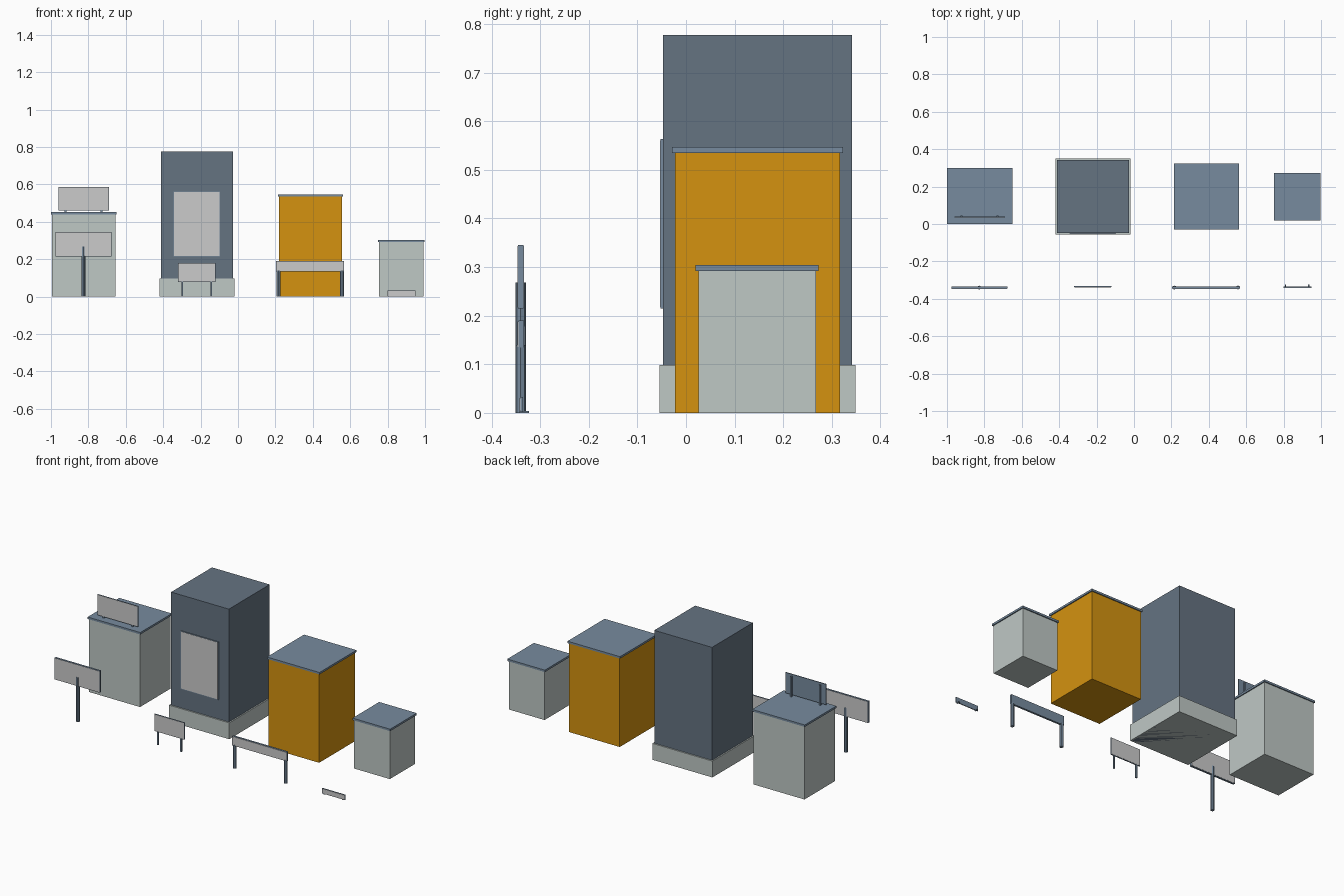
import bpy

if "Cube" in bpy.data.objects:
    bpy.data.objects.remove(bpy.data.objects["Cube"])


def material(name, r, g, b):
    m = bpy.data.materials.new(name)
    m.diffuse_color = (r, g, b, 1)
    m.use_nodes = True
    m.node_tree.nodes["Principled BSDF"].inputs["Base Color"].default_value = m.diffuse_color
    return m


PALE = material("pale_concrete", 0.52, 0.578, 0.56)
SLATE = material("slate_metal", 0.185, 0.26, 0.345)
DARK = material("dark_cladding", 0.13, 0.172, 0.222)
OCHRE = material("ochre_wall", 0.66, 0.29, 0.005)


def box(name, x, y, z, mat=None):
    """Box from (min, max) ranges on each axis."""
    r = (x, y, z)
    bpy.ops.mesh.primitive_cube_add(size=1, location=[(a + b) / 2 for a, b in r])
    ob = bpy.context.object
    ob.name = name
    ob.scale = [b - a for a, b in r]
    bpy.ops.object.transform_apply(location=False, rotation=False, scale=True)
    if mat:
        ob.data.materials.append(mat)
    return ob


def pole(name, x, y, top, radius):
    bpy.ops.mesh.primitive_cylinder_add(vertices=8, radius=radius, depth=top,
                                        location=(x, y, top / 2))
    ob = bpy.context.object
    ob.name = name
    ob.data.materials.append(SLATE)


def building(name, x, y, wall_top, mat):
    """Plain block with a thin overhanging roof slab."""
    o = 0.006
    box(name + "_walls", x, y, (0, wall_top), mat)
    box(name + "_roof", (x[0] - o, x[1] + o), (y[0] - o, y[1] + o),
        (wall_top, wall_top + 0.012), SLATE)


# Buildings
building("shop", (-0.994, -0.656), (0.006, 0.294), 0.44, PALE)
building("ochre_building", (0.219, 0.556), (-0.023, 0.317), 0.535, OCHRE)
building("kiosk", (0.754, 0.992), (0.026, 0.267), 0.292, PALE)
box("tower_plinth", (-0.42, -0.02), (-0.055, 0.349), (0, 0.098), PALE)
box("tower_walls", (-0.412, -0.028), (-0.047, 0.341), (0, 0.777), DARK)

# Tower wall banner with thin frame
box("banner_frame", (-0.345, -0.095), (-0.052, -0.046), (0.215, 0.563), SLATE)
box("banner_face", (-0.342, -0.098), (-0.053, -0.051), (0.218, 0.56))

# Rooftop board with rear posts
box("roof_board", (-0.96, -0.69), (0.034, 0.039), (0.462, 0.586), SLATE)
box("roof_board_face", (-0.958, -0.692), (0.033, 0.035), (0.464, 0.584))
for i, x in enumerate((-0.922, -0.73)):
    box(f"roof_board_post_{i}", (x - 0.005, x + 0.005), (0.037, 0.046),
        (0.452, 0.575), SLATE)

# Single pole sign, faced on both sides
pole("sign_pole", -0.827, -0.34, 0.268, 0.0105)
box("pole_sign_panel", (-0.977, -0.677), (-0.346, -0.334), (0.215, 0.345), SLATE)
for side, y in (("front", -0.346), ("back", -0.334)):
    box("pole_sign_face_" + side, (-0.975, -0.679), (y - 0.001, y + 0.001), (0.217, 0.343))

# Low sign on two posts, faced on both sides
box("low_sign_panel", (-0.32, -0.12), (-0.338, -0.332), (0.078, 0.18), SLATE)
for side, y in (("front", -0.338), ("back", -0.332)):
    box("low_sign_face_" + side, (-0.318, -0.122), (y - 0.001, y + 0.001), (0.08, 0.178))
for i, x in enumerate((-0.297, -0.143)):
    box(f"low_sign_post_{i}", (x - 0.004, x + 0.004), (-0.339, -0.331), (0, 0.079), SLATE)

# Long sign on two posts
box("long_sign_panel", (0.203, 0.567), (-0.345, -0.333), (0.134, 0.19), SLATE)
box("long_sign_face", (0.205, 0.565), (-0.347, -0.344), (0.136, 0.188))
for i, x in enumerate((0.216, 0.556)):
    pole(f"long_sign_post_{i}", x, -0.34, 0.14, 0.0105)

# Small ground plate with rear feet
box("ground_plate", (0.798, 0.95), (-0.34, -0.335), (0.002, 0.033), SLATE)
box("ground_plate_face", (0.80, 0.948), (-0.342, -0.339), (0.004, 0.031))
for i, x in enumerate((0.81, 0.935)):
    box(f"plate_foot_{i}", (x - 0.004, x + 0.004), (-0.342, -0.323), (0, 0.004), SLATE)
